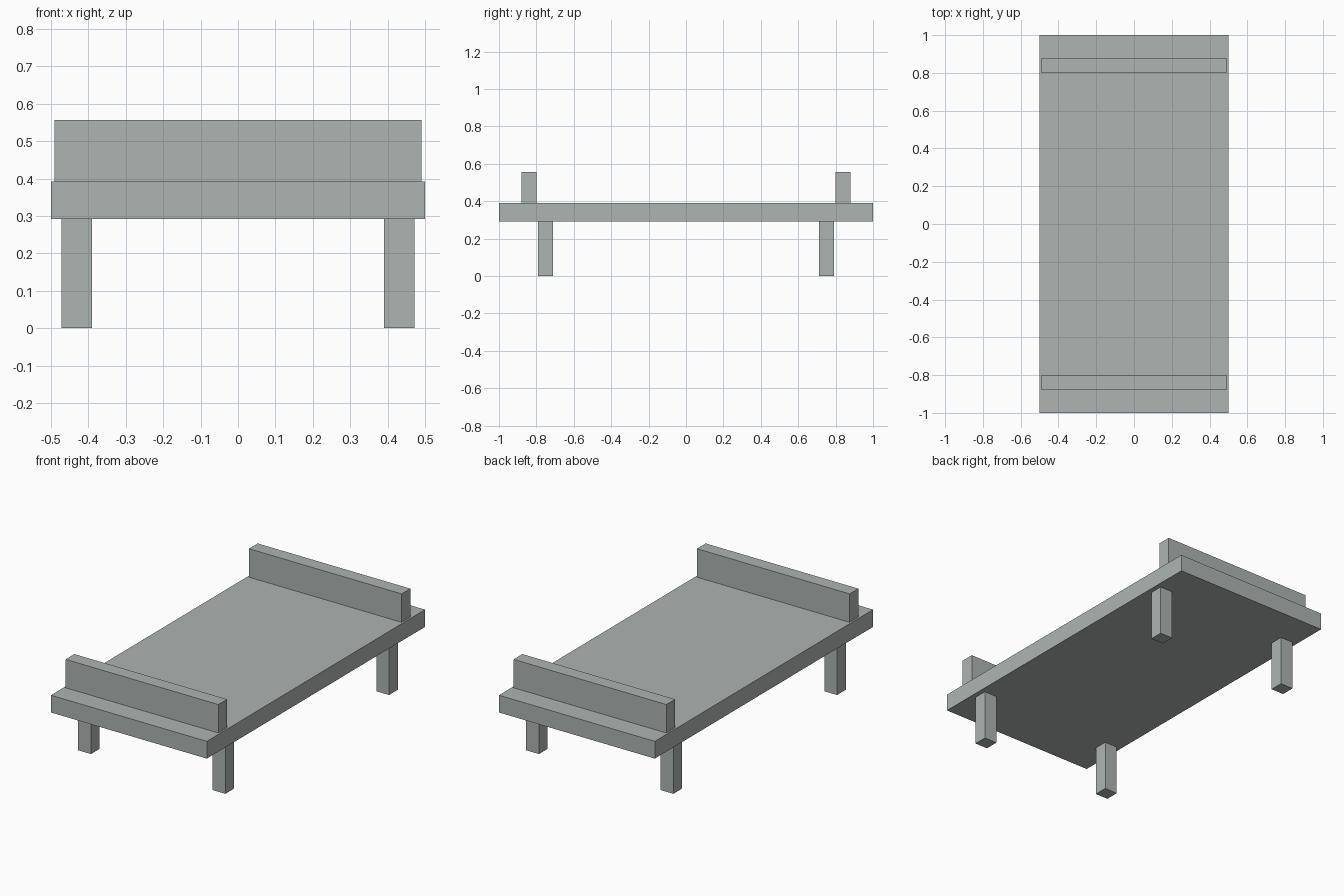
import bpy

if "Cube" in bpy.data.objects:
    bpy.data.objects.remove(bpy.data.objects["Cube"])

# Single grey finish
grey = bpy.data.materials.new("soft_grey")
grey.diffuse_color = (0.42, 0.46, 0.45, 1.0)
grey.use_nodes = True
grey.node_tree.nodes["Principled BSDF"].inputs["Base Color"].default_value = grey.diffuse_color

LEG_TOP, SLAB_TOP, BOARD_TOP = 0.292, 0.392, 0.557


def box(name, x, y, z):
    """Axis-aligned box from (min, max) ranges."""
    ranges = (x, y, z)
    bpy.ops.mesh.primitive_cube_add(size=1, location=[(a + b) / 2 for a, b in ranges])
    obj = bpy.context.object
    obj.name = name
    obj.scale = [b - a for a, b in ranges]
    bpy.ops.object.transform_apply(location=False, rotation=False, scale=True)
    obj.data.materials.append(grey)
    return obj


# Flat bed slab
box("bed_slab", (-0.5, 0.5), (-1.0, 1.0), (LEG_TOP, SLAB_TOP))

for end, sy in (("front", -1), ("back", 1)):
    # Upright end board standing on the slab
    y = sorted((sy * 0.80, sy * 0.88))
    box(end + "_board", (-0.49, 0.49), y, (SLAB_TOP, BOARD_TOP))
    # Pair of square legs
    for side, sx in (("left", -1), ("right", 1)):
        box(f"{end}_{side}_leg",
            sorted((sx * 0.39, sx * 0.472)),
            sorted((sy * 0.71, sy * 0.79)),
            (0.0, LEG_TOP))
